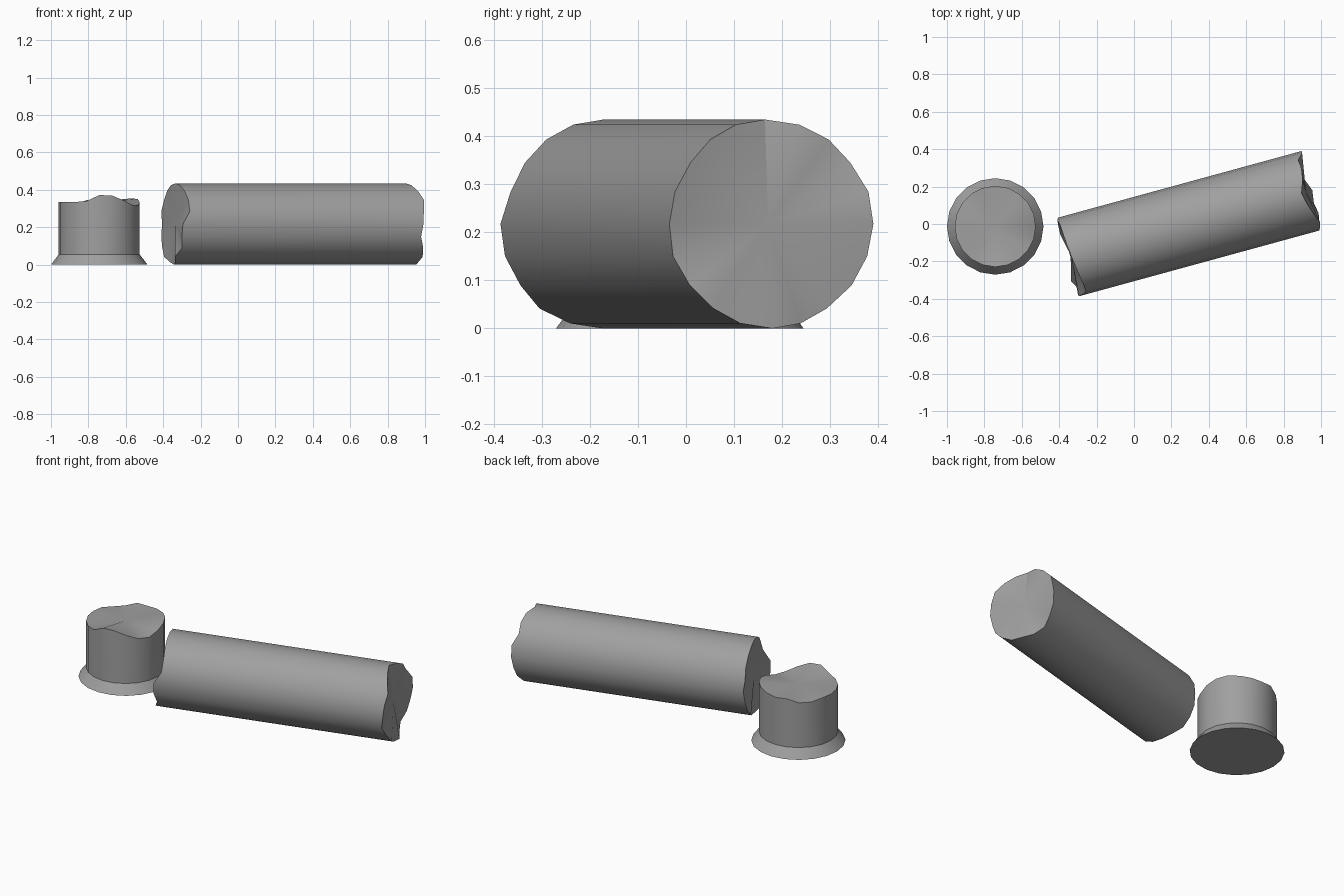
import bpy, bmesh, math
from mathutils import Matrix, Vector

if "Cube" in bpy.data.objects:
    bpy.data.objects.remove(bpy.data.objects["Cube"])

N = 20
stone = bpy.data.materials.new("grey stone")
stone.diffuse_color = (0.35, 0.35, 0.35, 1)
stone.use_nodes = True
stone.node_tree.nodes["Principled BSDF"].inputs["Base Color"].default_value = stone.diffuse_color


def ring(bm, radius, heights):
    return [bm.verts.new((radius * math.cos(2 * math.pi * i / N),
                          radius * math.sin(2 * math.pi * i / N), h))
            for i, h in enumerate(heights)]


def bridge(bm, a, b):
    for i in range(N):
        j = (i + 1) % N
        bm.faces.new((a[i], a[j], b[j], b[i]))


def fan(bm, loop, height):
    c = bm.verts.new((0, 0, height))
    for i in range(N):
        bm.faces.new((loop[i], loop[(i + 1) % N], c))


def finish(bm, name, matrix):
    bmesh.ops.recalc_face_normals(bm, faces=bm.faces)
    bm.transform(matrix)
    me = bpy.data.meshes.new(name)
    bm.to_mesh(me)
    bm.free()
    me.materials.append(stone)
    ob = bpy.data.objects.new(name, me)
    bpy.context.collection.objects.link(ob)
    bpy.ops.object.select_all(action='DESELECT')
    ob.select_set(True)
    bpy.context.view_layer.objects.active = ob
    bpy.ops.object.shade_smooth_by_angle(angle=math.radians(30))


# Standing stump: flared foot, shaft and jagged broken top
top = [.335, .35, .355, .35, .345, .34, .345, .325, .325, .335,
       .335, .335, .335, .335, .34, .372, .37, .345, .32, .315]
bm = bmesh.new()
foot = ring(bm, .258, [0] * N)
neck = ring(bm, .2165, [.055] * N)
rim = ring(bm, .2165, top)
bm.faces.new(foot[::-1])
bridge(bm, foot, neck)
bridge(bm, neck, rim)
fan(bm, rim, .335)
finish(bm, "column_stump", Matrix.Translation((-.742, -.013, 0)))

# Fallen shaft: jagged at both ends, lying 15 degrees off the x axis
right = [.68, .68, .65, .655, .645, .62, .635, .655, .675, .665,
         .66, .65, .67, .68, .67, .68, .655, .64, .66, .67]
left = [-.67, -.677, -.67, -.667, -.663, -.656, -.648, -.639, -.631, -.632,
        -.673, -.676, -.667, -.693, -.674, -.661, -.663, -.683, -.68, -.677]
bm = bmesh.new()
a = ring(bm, .2175, left)
b = ring(bm, .2175, right)
bridge(bm, a, b)
fan(bm, a[::-1], -.656)
fan(bm, b, .645)
t = math.radians(15.3)
across = Vector((-math.sin(t), math.cos(t), 0))
along = Vector((math.cos(t), math.sin(t), 0))
m = Matrix((across, (0, 0, 1), along)).transposed().to_4x4()
finish(bm, "fallen_shaft", Matrix.Translation((.2975, .001, .2175)) @ m)
